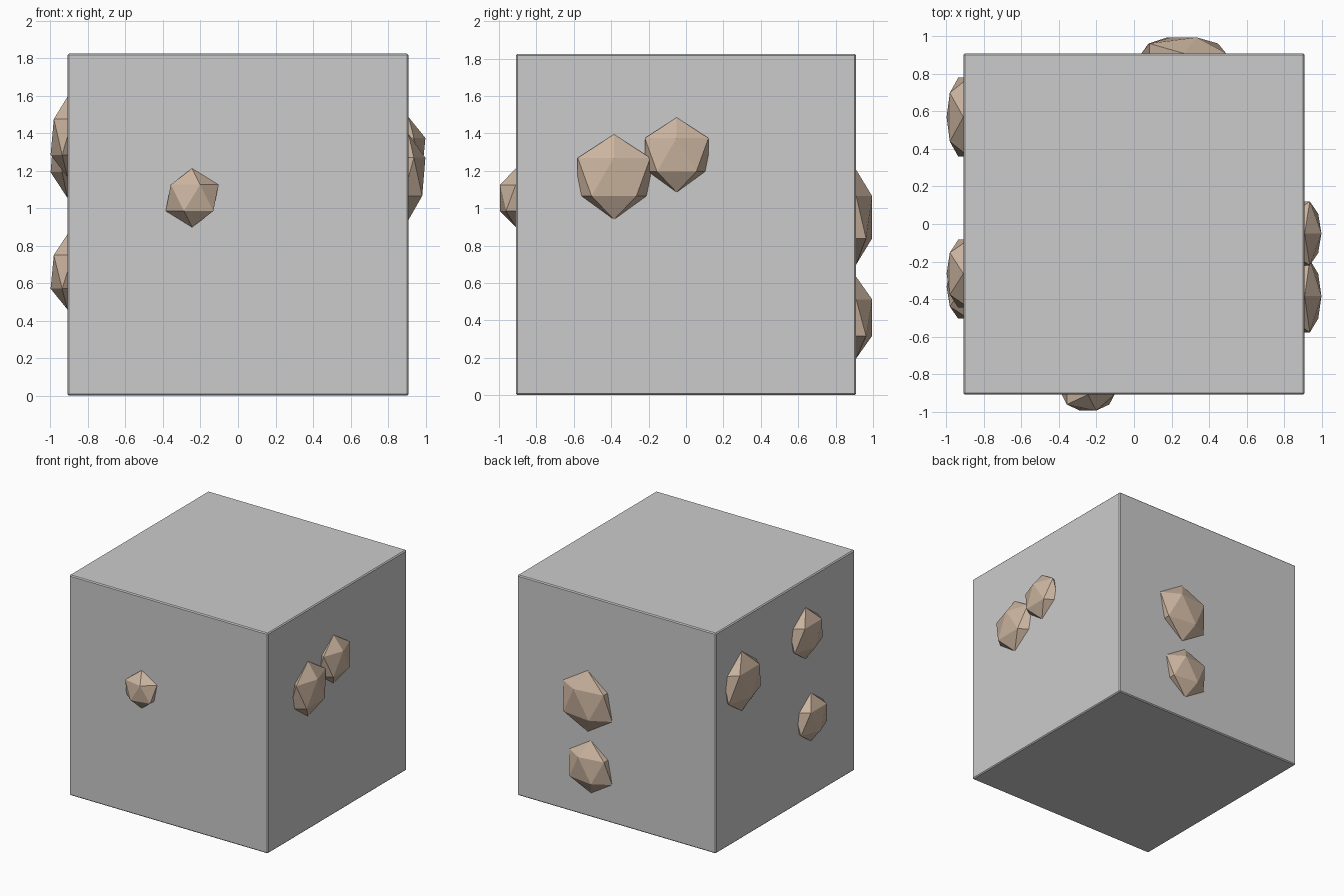
import bpy
from math import radians

if "Cube" in bpy.data.objects:
    bpy.data.objects.remove(bpy.data.objects["Cube"])


def tan_material():
    m = bpy.data.materials.new("tan_stone")
    m.diffuse_color = (0.60, 0.46, 0.35, 1)
    m.use_nodes = True
    m.node_tree.nodes["Principled BSDF"].inputs["Base Color"].default_value = m.diffuse_color
    return m


TAN = tan_material()
HALF = 0.91     # half width of the block
DEPTH = 0.1     # flattened radius of each nugget


# Rock block with thin chamfered edges
bpy.ops.mesh.primitive_cube_add(size=1, location=(0, 0, 0.912))
block = bpy.context.object
block.name = "rock_block"
block.scale = (2 * HALF, 2 * HALF, 1.824)
bpy.ops.object.transform_apply(location=False, rotation=False, scale=True)
bevel = block.modifiers.new("chamfer", "BEVEL")
bevel.width = 0.008
bevel.segments = 1


def nugget(name, axis, side, across, z, r):
    """Icosahedron squashed flat against one side of the block."""
    loc = [across, across, z - 0.005]
    loc[axis] = side * HALF
    scale = [r, r, r]
    scale[axis] = DEPTH
    bpy.ops.mesh.primitive_ico_sphere_add(subdivisions=1, radius=1, location=loc)
    ob = bpy.context.object
    ob.name = name
    ob.scale = scale
    bpy.ops.object.transform_apply(location=False, rotation=False, scale=True)
    ob.data.materials.append(TAN)


# Ore nuggets: axis (0 = x, 1 = y), side, offset along face, height, radius
nuggets = [
    ("nugget_front", 1, -1, -0.245, 1.06, 0.157),
    ("nugget_right_large", 0, 1, -0.385, 1.172, 0.228),
    ("nugget_right_small", 0, 1, -0.05, 1.29, 0.20),
    ("nugget_back_upper", 1, 1, 0.265, 0.957, 0.253),
    ("nugget_back_lower", 1, 1, 0.235, 0.42, 0.218),
    ("nugget_left_large", 0, -1, 0.57, 1.307, 0.247),
    ("nugget_left_upper", 0, -1, -0.265, 1.385, 0.213),
    ("nugget_left_lower", 0, -1, -0.335, 0.665, 0.20),
]
for n in nuggets:
    nugget(*n)
